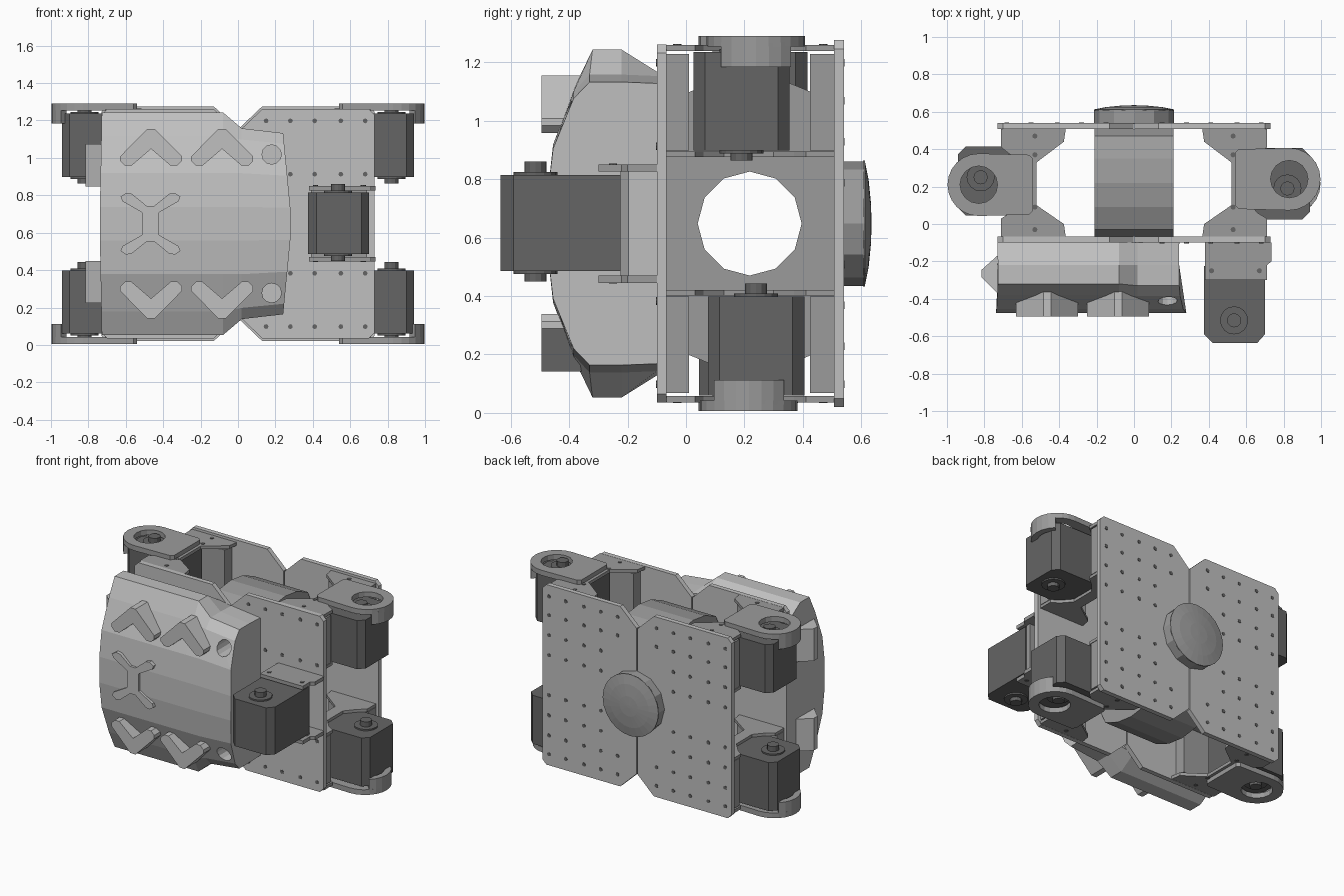
import bpy, bmesh
from math import pi, sin, cos
from mathutils import Vector

old = bpy.data.objects.get("Cube")
if old:
    bpy.data.objects.remove(old, do_unlink=True)


def material(name, v):
    m = bpy.data.materials.new(name)
    m.use_nodes = True
    m.diffuse_color = (v, v, v, 1)
    m.node_tree.nodes["Principled BSDF"].inputs["Base Color"].default_value = (v, v, v, 1)
    return m


LIGHT = material("light grey", 0.53)
MID = material("mid grey", 0.33)
DARK = material("dark grey", 0.13)
MID_Z = 0.648


def finish(name, bm, mat):
    bmesh.ops.recalc_face_normals(bm, faces=bm.faces)
    me = bpy.data.meshes.new(name)
    bm.to_mesh(me)
    bm.free()
    me.materials.append(mat)
    ob = bpy.data.objects.new(name, me)
    bpy.context.collection.objects.link(ob)
    return ob


def loft(name, rings, mat):
    """Join closed rings of points and cap both ends."""
    bm = bmesh.new()
    vs = [[bm.verts.new(p) for p in r] for r in rings]
    n = len(rings[0])
    for a, b in zip(vs, vs[1:]):
        for i in range(n):
            j = (i + 1) % n
            bm.faces.new((a[i], a[j], b[j], b[i]))
    bm.faces.new(vs[0])
    bm.faces.new(vs[-1])
    return finish(name, bm, mat)


def place(axis, u, v, w):
    return {"x": (w, u, v), "y": (u, w, v), "z": (u, v, w)}[axis]


def prism(name, pts, axis, a, b, mat):
    return loft(name, [[place(axis, u, v, w) for u, v in pts] for w in (a, b)], mat)


def circle(u, v, r, n=16):
    return [(u + r * cos(2 * pi * i / n), v + r * sin(2 * pi * i / n)) for i in range(n)]


def rect(u0, u1, v0, v1, c=0):
    if not c:
        return [(u0, v0), (u1, v0), (u1, v1), (u0, v1)]
    return [(u0 + c, v0), (u1 - c, v0), (u1, v0 + c), (u1, v1 - c),
            (u1 - c, v1), (u0 + c, v1), (u0, v1 - c), (u0, v0 + c)]


def cut(ob, pts, axis, a, b):
    cutter = prism("cutter", pts, axis, a, b, ob.data.materials[0])
    cutter.hide_render = True
    mod = ob.modifiers.new("cut", "BOOLEAN")
    mod.operation = "DIFFERENCE"
    mod.solver = "EXACT"
    mod.object = cutter
    bpy.context.view_layer.objects.active = ob
    bpy.ops.object.modifier_apply(modifier="cut")
    bpy.data.objects.remove(cutter, do_unlink=True)


# Front and back plates with notched centre, plus bolt heads
for side, s in (("left", 1), ("right", -1)):
    for label, y0, y1, h in (("front", -0.10, -0.067, 0.613), ("back", 0.507, 0.54, 0.628)):
        z0, z1 = MID_Z - h, MID_Z + h
        outline = [(0.004, z0 + 0.12), (0.13, z0), (0.70, z0), (0.73, z0 + 0.03),
                   (0.73, z1 - 0.03), (0.70, z1), (0.13, z1), (0.004, z1 - 0.12)]
        prism(f"{side}_{label}_plate", [(s * x, z) for x, z in outline], "y", y0, y1, LIGHT)
        bolt_y = y0 if label == "front" else y1
        if label == "front" and s < 0:
            continue
        for row in (0.265, 0.55) if label == "front" else (0.14, 0.28, 0.42, 0.55):
            for x in (0.15, 0.28, 0.41, 0.55, 0.68):
                for t in (-1, 1):
                    if x < 0.28 and row < 0.3:
                        continue
                    prism("plate_bolt", circle(s * x, MID_Z + t * row, 0.013, 8), "y",
                          bolt_y - 0.003, bolt_y + 0.003, DARK)

# Central drum between the plates, with an open bore
drum = [(min(max(y, -0.067), 0.507), z) for y, z in circle(0.22, MID_Z, 0.5, 24)]
drum = prism("centre_drum", drum, "x", -0.21, 0.21, MID)
cut(drum, circle(0.218, MID_Z, 0.178, 12), "x", -0.4, 0.4)

# Round back hub with a domed cap
prism("back_hub", circle(0, MID_Z, 0.213, 12), "y", 0.535, 0.605, MID)
dome = [(0.215, 0.605), (0.215, 0.612), (0.15, 0.625), (0.07, 0.633), (0.01, 0.635)]
loft("hub_dome", [[(u, y, v) for u, v in circle(0, MID_Z, r, 24)] for r, y in dome], MID)

# Chest armour lofted across x from a mirrored profile
FULL = [(-0.10, 0.52), (-0.22, 0.595), (-0.32, 0.595), (-0.38, 0.47), (-0.455, 0.27), (-0.475, 0.09)]
SLIM = [(-0.10, 0.505), (-0.22, 0.51), (-0.33, 0.51), (-0.385, 0.45), (-0.455, 0.27), (-0.475, 0.09)]


def section(x, half, bulge=0.0, squash=1.0):
    pts = [(y, z * squash) for y, z in half]
    pts += [(y, -z) for y, z in reversed(pts)]
    return [(x + bulge * (1 - abs(z) / 0.5), y, MID_Z + z) for y, z in pts]


armour = loft("chest_armour", [section(-0.73, FULL, -0.01), section(-0.08, FULL),
                               section(0.02, SLIM), section(0.24, SLIM, 0.048, 0.95)], LIGHT)
for t in (-1, 1):
    cut(armour, circle(0.18, MID_Z + t * 0.37, 0.052, 12), "y", -0.7, -0.16)

# Raised chevrons, cross emblem and side fins
chevron = [(0, 0.507), (-0.02, 0.507), (-0.165, 0.36), (-0.165, 0.335), (-0.14, 0.31),
           (-0.105, 0.31), (0, 0.40), (0.105, 0.31), (0.14, 0.31), (0.165, 0.335),
           (0.165, 0.36), (0.02, 0.507)]
cross = [(0.045, 0.06), (0.12, 0.155), (0.145, 0.165), (0.165, 0.14), (0.16, 0.115), (0.045, 0.025)]
quarter = cross[::-1][:5] + [(0.045, 0.07)]
for t, label in ((1, "upper"), (-1, "lower")):
    for cx in (-0.465, -0.085):
        prism(f"{label}_chevron", [(cx + x, MID_Z + t * z) for x, z in chevron], "y", -0.495, -0.33, LIGHT)
    prism(f"{label}_side_fin", [(-0.72, -0.16), (-0.815, -0.245), (-0.815, -0.285), (-0.72, -0.38)],
          "z", MID_Z + t * 0.20, MID_Z + t * 0.425, LIGHT)
emblem = [(-0.045, 0)]
top = [(-0.045, 0.06), (-0.15, 0.12), (-0.16, 0.145), (-0.13, 0.165), (-0.10, 0.16), (-0.02, 0.095)]
arm_pts = top + [(-x, z) for x, z in reversed(top)]
arm_pts += [(x, -z) for x, z in reversed(arm_pts)]
prism("cross_emblem", [(-0.468 + x, MID_Z + z) for x, z in arm_pts], "y", -0.492, -0.44, LIGHT)


def servo(name, cx, cy, outline, z0, z1):
    """Dark motor block with a shaft and collar through both ends."""
    prism(f"{name}_servo", outline, "z", z0, z1, DARK)
    prism(f"{name}_collar", circle(cx, cy, 0.075, 16), "z", z0 - 0.01, z1 + 0.01, DARK)
    prism(f"{name}_shaft", circle(cx, cy, 0.038, 12), "z", z0 - 0.035, z1 + 0.045, DARK)


# Front servo and its fork bracket
servo("front", 0.535, -0.515, [(0.375, -0.225), (0.375, -0.59), (0.42, -0.635), (0.66, -0.635),
                               (0.70, -0.59), (0.70, -0.225)], 0.485, 0.815)
prism("front_servo_base", rect(0.39, 0.69, 0.46, 0.84), "y", -0.225, -0.195, MID)
for t, label in ((1, "upper"), (-1, "lower")):
    fork = [(0.38, -0.10), (0.38, -0.30), (0.71, -0.30), (0.71, -0.22), (0.735, -0.20), (0.735, -0.10)]
    prism(f"front_{label}_fork", fork, "z", MID_Z + t * 0.178, MID_Z + t * 0.203, MID)
    for x in (0.415, 0.67):
        prism("fork_bolt", circle(x, -0.25, 0.014, 8), "z", MID_Z + t * 0.2, MID_Z + t * 0.206, DARK)

# Four corner joints: servo, bracket, flanges and rounded outer cap
corners = [("upper_left", 1, 1, 0.19, 0.24), ("lower_left", 1, -1, 0.24, 0.215),
           ("upper_right", -1, 1, 0.25, 0.21), ("lower_right", -1, -1, 0.21, 0.21)]
for name, s, t, sy, cy in corners:
    def level(h):
        return MID_Z + t * h

    lo, hi = sorted((level(0.25), level(0.588)))
    body = [(x * s, y) for x, y in rect(0.54, 0.94, sy - 0.165, sy + 0.165, 0.04)]
    servo(name, s * 0.82, sy, body, lo, hi)
    # C-shaped bracket plates above and below the servo
    web = [(0.365, -0.067), (0.375, 0.0), (0.52, 0.10), (0.52, 0.33), (0.375, 0.44), (0.365, 0.507),
           (0.71, 0.507), (0.71, 0.41), (0.66, 0.37), (0.60, 0.30), (0.60, 0.13), (0.66, 0.06),
           (0.71, 0.03), (0.71, -0.067)]
    for a, b in ((0.227, 0.247), (0.59, 0.612)):
        prism(f"{name}_bracket", [(s * x, y) for x, y in web], "z", level(a), level(b), MID)
    for y0, y1 in ((-0.067, 0.01), (0.425, 0.507)):
        prism(f"{name}_flange", [(s * x, y) for x, y in rect(0.40, 0.71, y0, y1)], "z",
              level(0.25), level(0.58), MID)
    for y in (-0.03, 0.09, 0.37, 0.47):
        prism("bracket_bolt", circle(s * 0.53, y, 0.014, 8), "z", level(0.61), level(0.615), DARK)
    # Rounded cap with shaft opening and an outer skirt
    arc = [(0.83 + 0.167 * cos(a), cy + 0.167 * sin(a)) for a in [pi * (i / 12 - 0.5) for i in range(13)]]
    cap = [(0.56, cy + 0.16), (0.54, cy + 0.14), (0.54, cy - 0.14), (0.56, cy - 0.16)]
    cap = prism(f"{name}_cap", [(s * x, y) for x, y in arc + cap], "z", level(0.606), level(0.642), MID)
    cut(cap, circle(s * 0.83, cy, 0.10, 16), "z", level(0.5), level(0.7))
    swing = [0.8 * (i / 3 - 1) for i in range(7)]
    skirt = [(s * (0.83 + r * cos(a)), cy + r * sin(a))
             for r, angles in ((0.167, swing), (0.125, swing[::-1])) for a in angles]
    prism(f"{name}_skirt", skirt, "z", level(0.535), level(0.62), MID)
